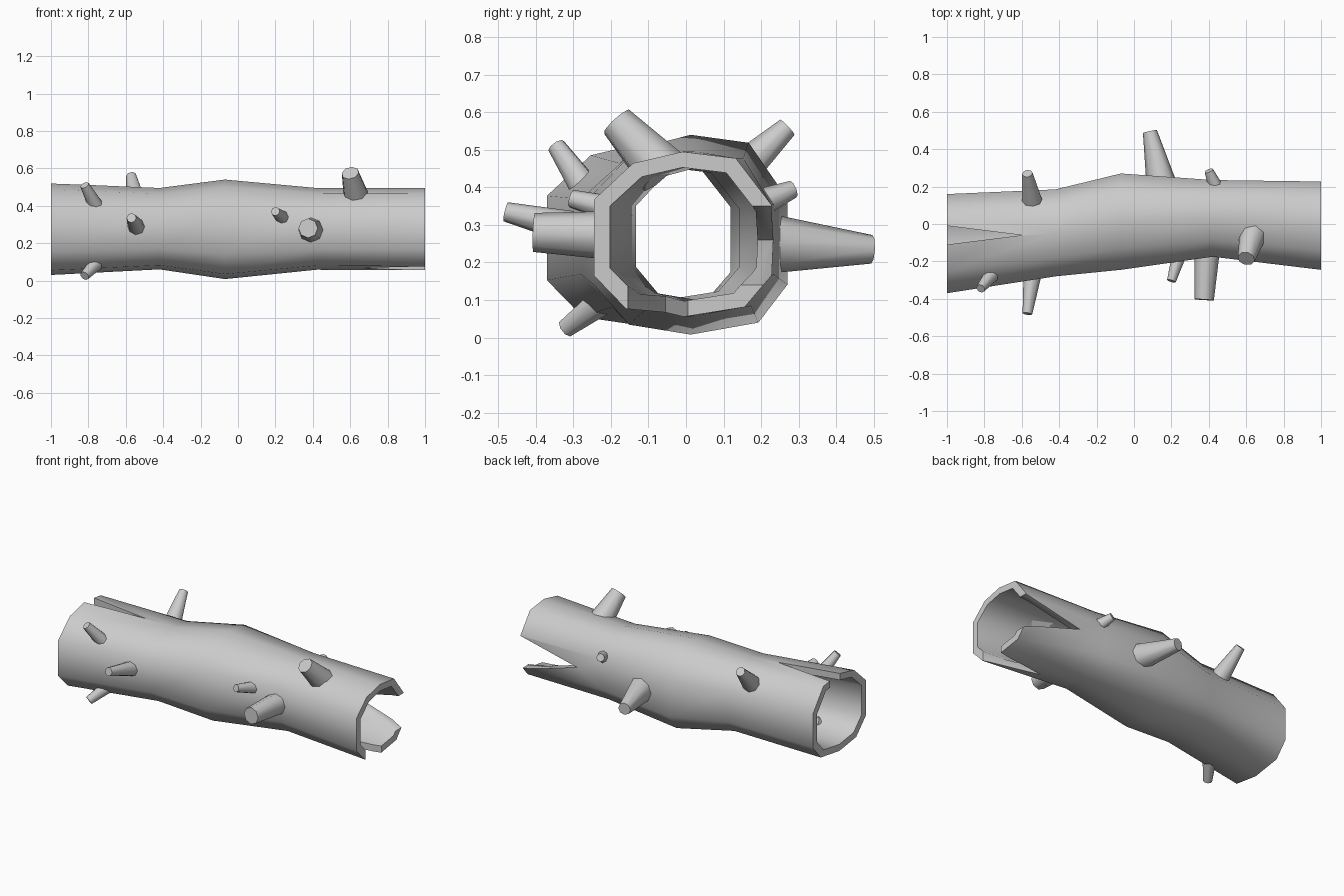
import bpy, bmesh
from mathutils import Vector

if "Cube" in bpy.data.objects:
    bpy.data.objects.remove(bpy.data.objects["Cube"])

# Ten-sided cross-section, unit square, slightly irregular (y, z)
PROFILE = [(0, 1), (.6, .92), (1, .36), (1, -.5), (.7, -.88),
           (0, -1), (-.64, -.9), (-1, -.5), (-1, .42), (-.56, .86)]
# Rings along the log: x, y min, y max, z min, z max
RINGS = [(-1, -.37, .16, .03, .52), (-.42, -.28, .185, .06, .495),
         (-.07, -.245, .27, .008, .54), (.42, -.175, .235, .058, .495),
         (1, -.245, .227, .055, .495)]
WALL = .042


def make(name, build):
    bm = bmesh.new()
    build(bm)
    bmesh.ops.recalc_face_normals(bm, faces=bm.faces)
    mesh = bpy.data.meshes.new(name)
    bm.to_mesh(mesh)
    bm.free()
    ob = bpy.data.objects.new(name, mesh)
    bpy.context.collection.objects.link(ob)
    return ob


def smooth(ob, angle):
    bpy.ops.object.select_all(action='DESELECT')
    ob.select_set(True)
    bpy.context.view_layer.objects.active = ob
    bpy.ops.object.shade_smooth_by_angle(angle=angle)


# Hollow trunk: outer skin, inner skin and end rims
def trunk(bm):
    def ring(r, inset):
        x, y0, y1, z0, z1 = r
        return [bm.verts.new((x, (y0 + y1) / 2 + u * ((y1 - y0) / 2 - inset),
                              (z0 + z1) / 2 + v * ((z1 - z0) / 2 - inset)))
                for u, v in PROFILE]
    loops = [ring(r, 0) for r in RINGS] + [ring(r, WALL) for r in reversed(RINGS)]
    n = len(PROFILE)
    for a, b in zip(loops, loops[1:] + loops[:1]):
        for i in range(n):
            j = (i + 1) % n
            bm.faces.new((a[i], a[j], b[j], b[i]))


# Wedge cutter: triangle in (x, across), extruded along axis 'y' or 'z'
def notch(log, apex, mouth_a, mouth_b, axis, lo, hi):
    tri = [apex]
    for m in (mouth_a, mouth_b):          # run the wedge a bit past the end
        tri.append((apex[0] + (m[0] - apex[0]) * 1.2, apex[1] + (m[1] - apex[1]) * 1.2))

    def build(bm):
        a, b = [[bm.verts.new((x, d, t) if axis == 'y' else (x, t, d)) for x, t in tri]
                for d in (lo, hi)]
        bm.faces.new(a)
        bm.faces.new(b)
        for i in range(3):
            j = (i + 1) % 3
            bm.faces.new((a[i], a[j], b[j], b[i]))
    cutter = make("notch_cutter", build)
    cutter.hide_render = True
    mod = log.modifiers.new("notch", 'BOOLEAN')
    mod.operation, mod.solver, mod.object = 'DIFFERENCE', 'EXACT', cutter
    bpy.context.view_layer.objects.active = log
    bpy.ops.object.modifier_apply(modifier=mod.name)
    bpy.data.objects.remove(cutter)


log = make("hollow_log", trunk)
notch(log, (-.6, -.06), (-1, -.11), (-1, -.01), 'z', .3, .7)    # split on top, left end
notch(log, (.6, .26), (1, .14), (1, .35), 'y', .07, .45)        # split at back, right end
notch(log, (.65, -.055), (1, -.155), (1, .005), 'z', -.1, .2)   # split underneath, right end
smooth(log, 1.05)


# Broken branch stubs: base, tip, base radius, tip radius
def branch(name, base, tip, r0, r1, sides=8):
    base, tip = Vector(base), Vector(tip)
    d = tip - base
    rot = d.to_track_quat('Z', 'Y').to_matrix().to_4x4()
    rot.translation = (base + tip) / 2
    ob = make(name, lambda bm: bmesh.ops.create_cone(
        bm, cap_ends=True, segments=sides, radius1=r0, radius2=r1,
        depth=d.length, matrix=rot))
    smooth(ob, 1.05)


BRANCHES = [
    ((-.76, -.27, .40), (-.82, -.345, .51), .040, .025),
    ((-.54, -.25, .28), (-.57, -.48, .335), .050, .026),
    ((-.75, -.22, .10), (-.82, -.32, .025), .040, .026),
    ((-.545, .12, .42), (-.57, .27, .56), .055, .028),
    ((.24, -.17, .335), (.20, -.305, .37), .038, .024),
    ((.39, -.15, .27), (.375, -.405, .28), .068, .052),
    ((.635, -.06, .44), (.60, -.185, .575), .072, .047),
    ((.145, .22, .25), (.085, .495, .235), .080, .038),
    ((.44, .19, .355), (.40, .285, .395), .040, .024),
]
for i, b in enumerate(BRANCHES):
    branch(f"branch_stub_{i + 1}", *b)
